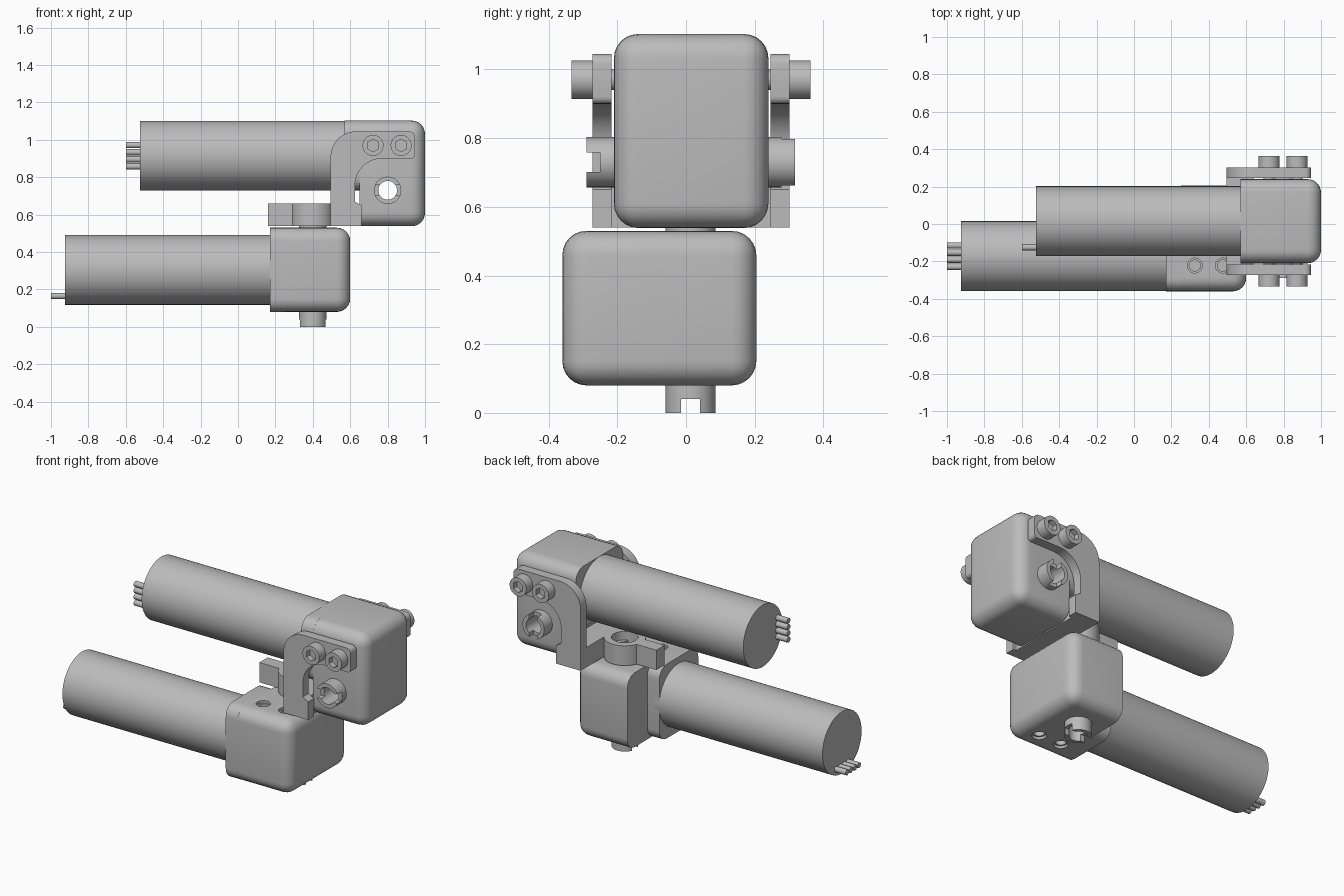
import bpy, bmesh, math
from mathutils import Matrix, Vector

cube = bpy.data.objects.get("Cube")
if cube:
    bpy.data.objects.remove(cube)

grey = bpy.data.materials.new("plain grey")
grey.use_nodes = True
grey.diffuse_color = (0.5, 0.5, 0.5, 1)
grey.node_tree.nodes["Principled BSDF"].inputs["Base Color"].default_value = (0.5, 0.5, 0.5, 1)


def make(name, bm):
    bmesh.ops.recalc_face_normals(bm, faces=bm.faces)
    mesh = bpy.data.meshes.new(name)
    bm.to_mesh(mesh)
    bm.free()
    mesh.materials.append(grey)
    obj = bpy.data.objects.new(name, mesh)
    bpy.context.collection.objects.link(obj)
    return obj


def box(name, lo, hi, radius=0, keep=None):
    """Box between two corners; edges accepted by keep are rounded."""
    lo, hi = Vector(lo), Vector(hi)
    bm = bmesh.new()
    bmesh.ops.create_cube(bm, size=1)
    for v in bm.verts:
        v.co = (lo + hi) / 2 + v.co * (hi - lo)
    if radius:
        edges = [e for e in bm.edges if keep(e)]
        bmesh.ops.bevel(bm, geom=edges, offset=radius, segments=6, profile=0.5, affect='EDGES')
    return make(name, bm)


def rod(name, start, end, radius, sides=48):
    """Cylinder between two points."""
    start, end = Vector(start), Vector(end)
    axis = end - start
    bm = bmesh.new()
    turn = axis.to_track_quat('Z', 'Y').to_matrix().to_4x4()
    bmesh.ops.create_cone(bm, cap_ends=True, segments=sides, radius1=radius, radius2=radius,
                          depth=axis.length, matrix=Matrix.Translation((start + end) / 2) @ turn)
    return make(name, bm)


def cut(obj, *cutters):
    """Subtract the cutters, then remove them."""
    for c in cutters:
        mod = obj.modifiers.new("cut", 'BOOLEAN')
        mod.operation, mod.solver, mod.object = 'DIFFERENCE', 'EXACT', c
        bpy.context.view_layer.update()
        deps = bpy.context.evaluated_depsgraph_get()
        mesh = bpy.data.meshes.new_from_object(obj.evaluated_get(deps))
        obj.modifiers.clear()
        obj.data = mesh
        bpy.data.objects.remove(c)
    return obj


def arc(cx, cz, r, a0, a1, n=12):
    return [(cx + r * math.cos(math.radians(a0 + (a1 - a0) * i / n)),
             cz + r * math.sin(math.radians(a0 + (a1 - a0) * i / n))) for i in range(n + 1)]


def gear_motor(prefix, matrix, open_holes):
    """Right-angle gear motor built around its output shaft, which runs along z."""
    parts = []
    half = 0.225
    # gearbox housing, square only at the motor end
    housing = box(prefix + "_gearbox", (-0.15, -0.373, -half), (0.2, 0.192, half), 0.072,
                  lambda e: max(v.co.x for v in e.verts) > 0)
    cut(housing, rod("bore", (0, 0, -0.4), (0, 0, 0.4), 0.06))
    if open_holes:
        for x in (-0.075, 0.075):
            for s in (-1, 1):
                cut(housing, rod("hole", (x, -0.235, s * 0.12), (x, -0.235, s * 0.3), 0.03, 24),
                    rod("sink", (x, -0.235, s * 0.21), (x, -0.235, s * 0.3), 0.04, 24))
    parts.append(housing)
    # motor flange
    parts.append(box(prefix + "_flange", (-0.23, -0.373, -half), (-0.15, 0.0, half), 0.07,
                     lambda e: abs(e.verts[0].co.x - e.verts[1].co.x) > 0.01))
    # motor can and its wires
    parts.append(rod(prefix + "_motor", (-1.325, -0.185, 0), (-0.2, -0.185, 0), 0.187, 64))
    for i in range(4):
        y = -0.185 + (i - 1.5) * 0.038
        parts.append(rod(prefix + "_wire", (-1.4, y, -0.14), (-1.3, y, -0.14), 0.017, 16))
    # hollow output shaft, slotted crosswise at its two ends
    shaft = rod(prefix + "_shaft", (0, 0, -0.305), (0, 0, 0.303), 0.073)
    cut(shaft, rod("bore", (0, 0, -0.4), (0, 0, 0.4), 0.05),
        box("slot", (-0.1, -0.028, -0.4), (0.1, 0.028, -0.265)),
        box("slot", (-0.028, -0.1, 0.263), (0.028, 0.1, 0.4)))
    parts.append(shaft)
    for p in parts:
        p.data.transform(matrix)


gear_motor("lower", Matrix.Translation((0.4, 0.013, 0.305)), True)
gear_motor("upper", Matrix.Translation((0.8, 0.015, 0.73)) @ Matrix.Rotation(-math.pi / 2, 4, 'X'), False)

# side plates of the yoke
outline = ([(0.66, 0.54), (0.66, 0.65), (0.625, 0.67)] + arc(0.77, 0.755, 0.145, 180, 90)
           + arc(0.925, 0.92, 0.02, -90, 0, 4) + arc(0.915, 1.015, 0.03, 0, 90, 6)
           + arc(0.63, 0.91, 0.135, 90, 180) + [(0.495, 0.54)])
middle = 0.0145
for side, label in ((-1, "front"), (1, "back")):
    bm = bmesh.new()
    face = bm.faces.new([bm.verts.new((x, middle + side * 0.231, z)) for x, z in outline])
    ext = bmesh.ops.extrude_face_region(bm, geom=[face])["geom"]
    bmesh.ops.translate(bm, verts=[v for v in ext if isinstance(v, bmesh.types.BMVert)],
                        vec=(0, side * 0.056, 0))
    make(label + "_yoke_plate", bm)
    # socket head screws
    for x in (0.722, 0.872):
        rod(label + "_screw_shank", (x, middle + side * 0.2, 0.97), (x, middle + side * 0.29, 0.97), 0.03, 24)
        head = rod(label + "_screw_head", (x, middle + side * 0.287, 0.97),
                   (x, middle + side * 0.348, 0.97), 0.056, 32)
        cut(head, rod("socket", (x, middle + side * 0.315, 0.97), (x, middle + side * 0.4, 0.97), 0.034, 6))

# crossbar joining the plates
box("yoke_crossbar", (0.495, middle - 0.232, 0.54), (0.64, middle + 0.232, 0.66))

# clamp around the lower shaft with its split ear
bore = dict(start=(0.4, 0.013, 0.5), end=(0.4, 0.013, 0.7), radius=0.0735)
cut(rod("clamp_hub", (0.4, 0.013, 0.54), (0.4, 0.013, 0.66), 0.115), rod("bore", **bore))
cut(box("clamp_ear", (0.16, -0.025, 0.54), (0.31, 0.055, 0.66)), rod("bore", **bore))

bpy.ops.object.select_all(action='DESELECT')
for o in bpy.context.collection.objects:
    if o.type == 'MESH':
        o.select_set(True)
        bpy.context.view_layer.objects.active = o
bpy.ops.object.shade_smooth_by_angle(angle=math.radians(30))
